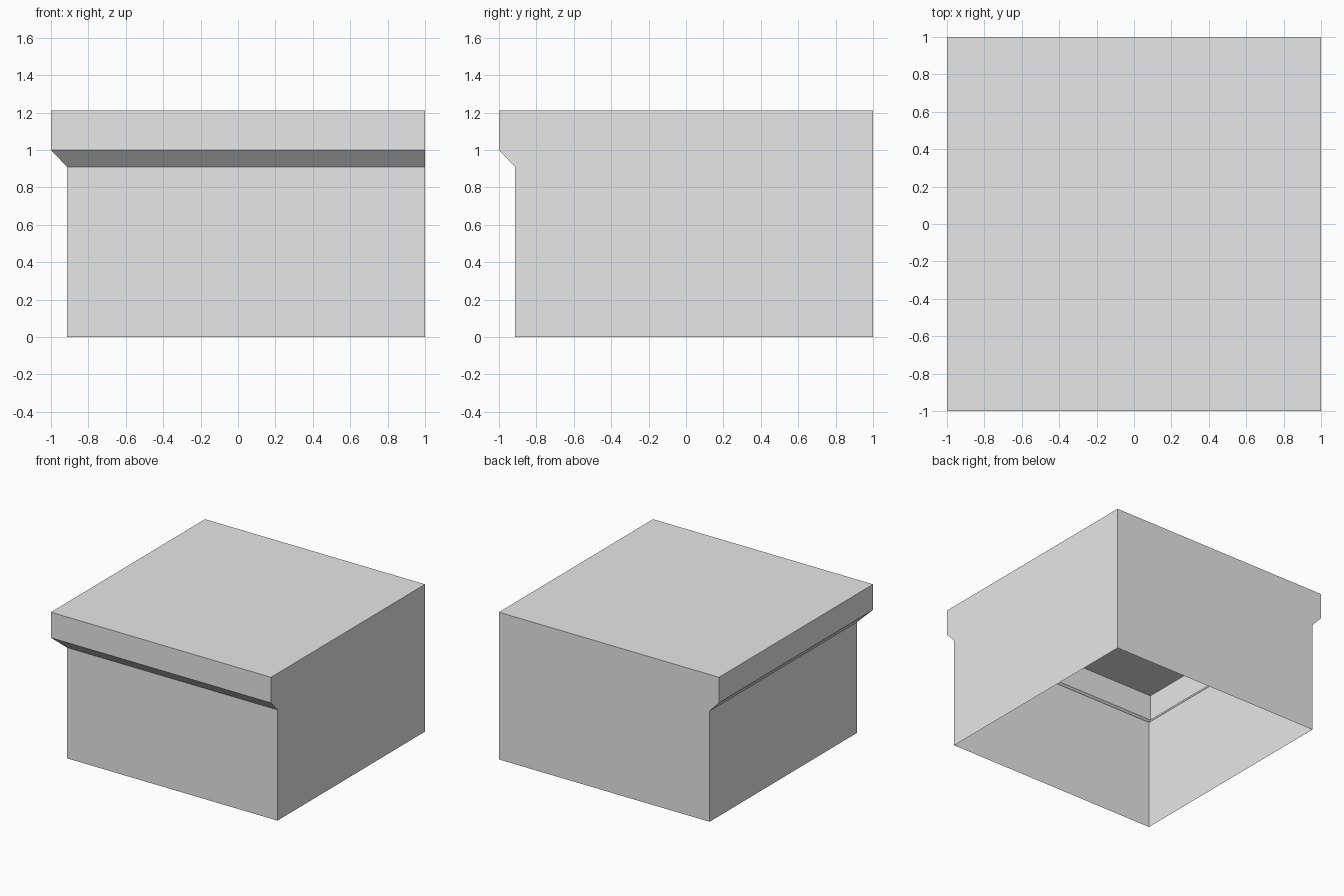
import bpy
import bmesh

cube = bpy.data.objects.get("Cube")
if cube:
    bpy.data.objects.remove(cube, do_unlink=True)

grey = bpy.data.materials.new("light_grey")
grey.use_nodes = True
colour = (0.8, 0.8, 0.8, 1.0)
grey.diffuse_color = colour
grey.node_tree.nodes["Principled BSDF"].inputs["Base Color"].default_value = colour

# Corner profile: (height, near edge of the front and -x walls)
profile = [(0, -0.915), (0.91, -0.915), (1.0, -1), (1.21, -1)]

# Open-bottomed shell: flush on the back and +x sides, overhanging on the others
bm = bmesh.new()
rings = []
for z, near in profile:
    corners = [(near, near), (1, near), (1, 1), (near, 1)]
    rings.append([bm.verts.new((x, y, z)) for x, y in corners])

# Walls, sloped underside and rim
for low, high in zip(rings, rings[1:]):
    for i in range(4):
        j = (i + 1) % 4
        bm.faces.new((low[i], low[j], high[j], high[i]))

# Flat top
bm.faces.new(rings[-1])

# Merge the coplanar strips of the flush walls
bmesh.ops.dissolve_limit(bm, angle_limit=0.01, verts=bm.verts[:], edges=bm.edges[:])

mesh = bpy.data.meshes.new("corner_block")
bm.to_mesh(mesh)
bm.free()
mesh.materials.append(grey)
block = bpy.data.objects.new("corner_block", mesh)
bpy.context.collection.objects.link(block)
